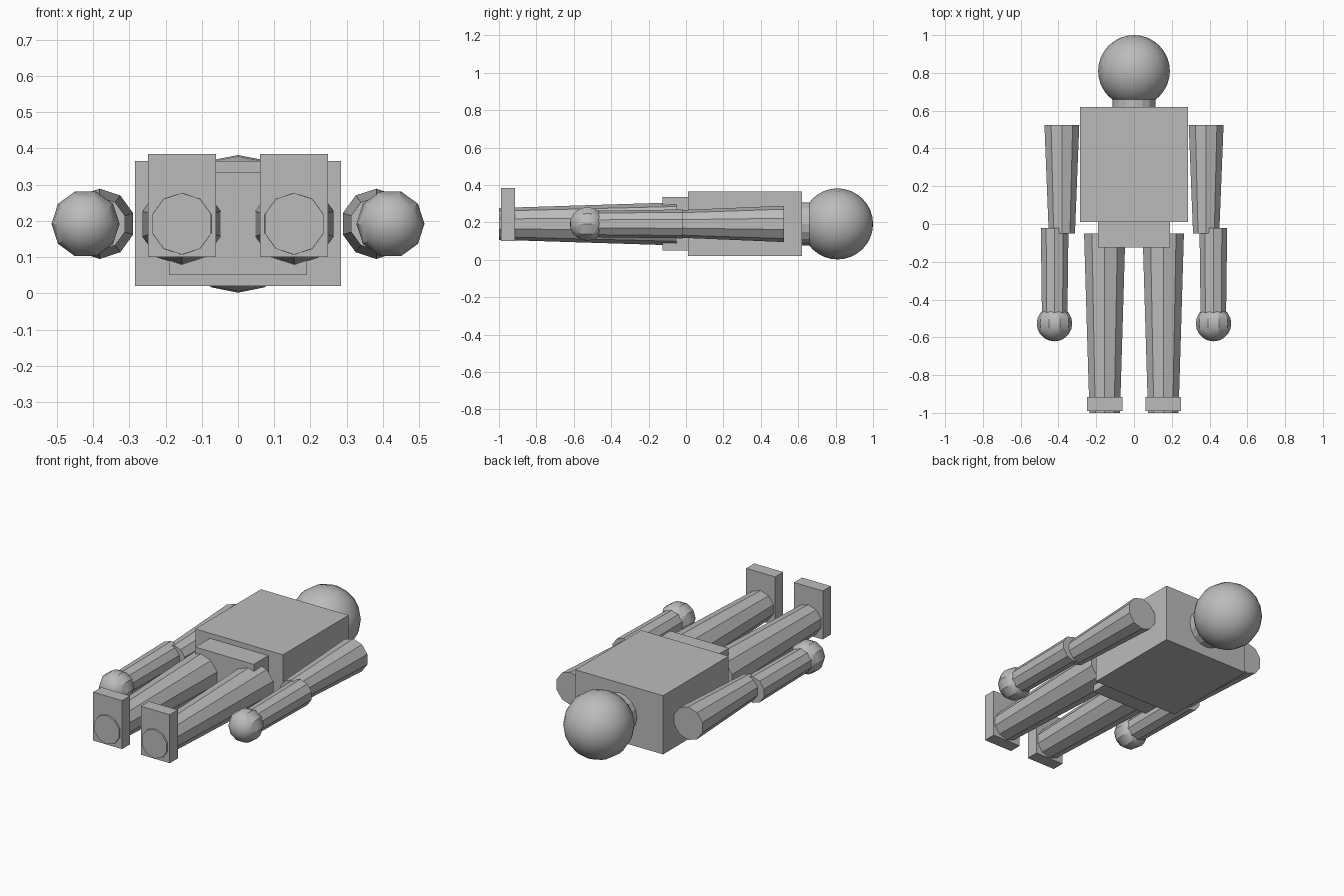
import bpy
import bmesh
from math import sin, cos, pi, radians
from mathutils import Matrix

cube = bpy.data.objects.get("Cube")
if cube:
    bpy.data.objects.remove(cube, do_unlink=True)

grey = bpy.data.materials.new("plain grey")
grey.use_nodes = True
colour = (0.5, 0.5, 0.5, 1)
grey.diffuse_color = colour
grey.node_tree.nodes["Principled BSDF"].inputs["Base Color"].default_value = colour

MID = 0.192  # height of the body's long axis


def finish(name, bm):
    bmesh.ops.recalc_face_normals(bm, faces=bm.faces)
    mesh = bpy.data.meshes.new(name)
    bm.to_mesh(mesh)
    bm.free()
    mesh.materials.append(grey)
    obj = bpy.data.objects.new(name, mesh)
    bpy.context.collection.objects.link(obj)
    return obj


def box(name, x, y, z):
    bm = bmesh.new()
    bmesh.ops.create_cube(bm, size=1)
    centre = [(a + b) / 2 for a, b in (x, y, z)]
    size = [b - a for a, b in (x, y, z)]
    bm.transform(Matrix.Translation(centre) @ Matrix.Diagonal((*size, 1)))
    return finish(name, bm)


def lathe(name, x, profile, sides, start=pi / 2):
    """Turn (radius, y) rings about an axis along y."""
    bm = bmesh.new()
    rings = []
    for r, y in profile:
        angles = [start + 2 * pi * i / sides for i in range(sides)]
        rings.append([bm.verts.new((x + r * cos(a), y, MID + r * sin(a)))
                      for a in angles])
    for low, high in zip(rings, rings[1:]):
        for i in range(sides):
            j = (i + 1) % sides
            bm.faces.new((low[i], low[j], high[j], high[i]))
    bm.faces.new(rings[0])
    bm.faces.new(rings[-1])
    bmesh.ops.remove_doubles(bm, verts=bm.verts, dist=0.0001)
    return finish(name, bm)


def ball(name, x, y, radius, sides, rings, start):
    # tiny end rings are welded into the poles
    profile = [(radius * sin(pi * i / rings), y - radius * cos(pi * i / rings))
               for i in range(1, rings)]
    profile = [(0.00001, y - radius)] + profile + [(0.00001, y + radius)]
    obj = lathe(name, x, profile, sides, start)
    bpy.ops.object.select_all(action="DESELECT")
    obj.select_set(True)
    bpy.context.view_layer.objects.active = obj
    bpy.ops.object.shade_smooth_by_angle(angle=radians(30))
    return obj


# Head, neck and trunk
ball("head", 0, 0.81, 0.19, 16, 16, 0)
lathe("neck", 0, [(0.115, 0.60), (0.115, 0.69)], 16)
box("torso", (-0.285, 0.285), (0.01, 0.62), (0.02, 0.365))
box("pelvis", (-0.19, 0.19), (-0.125, 0.02), (0.05, 0.335))

# Arms and legs on both sides
for side, s in (("left", 1), ("right", -1)):
    lathe(side + "_upper_arm", s * 0.382, [(0.073, -0.05), (0.097, 0.525)], 10)
    lathe(side + "_forearm", s * 0.42, [(0.071, -0.48), (0.077, -0.02)], 10)
    ball(side + "_hand", s * 0.421, -0.527, 0.094, 10, 10, 0)
    lathe(side + "_thigh", s * 0.155, [(0.1, -0.53), (0.115, -0.05)], 10)
    lathe(side + "_shin", s * 0.155, [(0.085, -1.0), (0.1, -0.53)], 10)
    box(side + "_foot", (s * 0.155 - 0.094, s * 0.155 + 0.094),
        (-0.99, -0.915), (0.1, 0.385))
